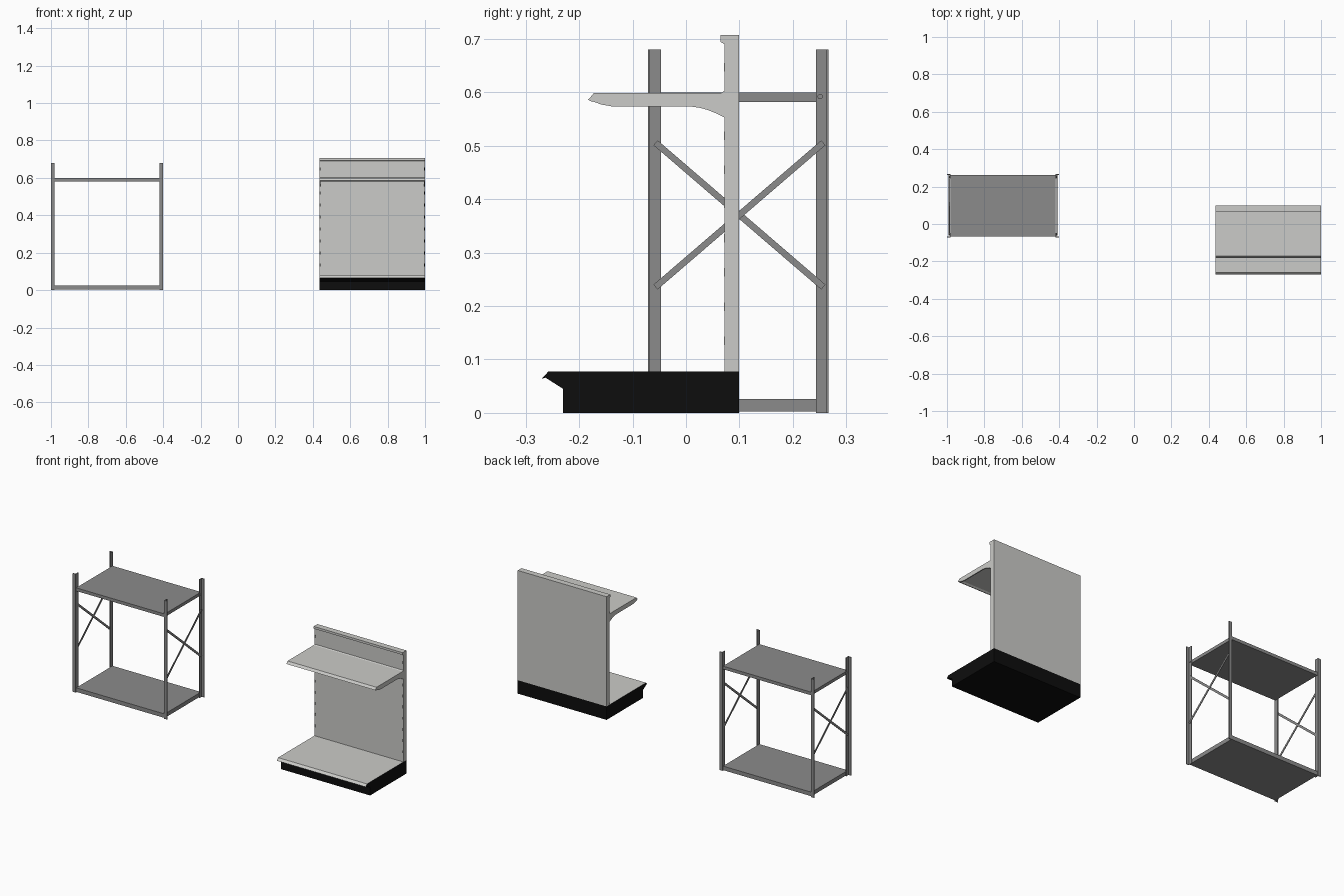
import bpy, math
from mathutils import Matrix, Vector

if "Cube" in bpy.data.objects:
    bpy.data.objects.remove(bpy.data.objects["Cube"])

def material(name, c):
    m = bpy.data.materials.new(name)
    m.diffuse_color = (*c, 1)
    m.use_nodes = True
    m.node_tree.nodes["Principled BSDF"].inputs["Base Color"].default_value = m.diffuse_color
    return m

STEEL = material("grey steel", (0.26, 0.26, 0.26))
LIGHT = material("light grey", (0.60, 0.60, 0.58))
BLACK = material("black", (0.004, 0.004, 0.004))

def finish(name, verts, faces, mat):
    me = bpy.data.meshes.new(name)
    me.from_pydata(verts, [], faces)
    me.materials.append(mat)
    ob = bpy.data.objects.new(name, me)
    bpy.context.collection.objects.link(ob)
    return ob

def box(name, x, y, z, mat, rot=None):
    """Box from ranges; rot turns it about the x axis through its centre."""
    pts = [Vector((a, b, c)) for a in x for b in y for c in z]
    if rot is not None:
        mid = sum(pts, Vector()) / 8
        r = Matrix.Rotation(rot, 3, 'X')
        pts = [r @ (p - mid) + mid for p in pts]
    f = [(0, 1, 3, 2), (4, 6, 7, 5), (0, 4, 5, 1), (2, 3, 7, 6), (0, 2, 6, 4), (1, 5, 7, 3)]
    return finish(name, pts, f, mat)

def extrude_x(name, profile, x0, x1, mat):
    """Profile of (y, z) points, clockwise seen from +x, stretched along x."""
    n = len(profile)
    v = [(x0, y, z) for y, z in profile] + [(x1, y, z) for y, z in profile]
    f = [tuple(range(n)), tuple(range(2 * n - 1, n - 1, -1))]
    f += [(i, i + n, (i + 1) % n + n, (i + 1) % n) for i in range(n)]
    return finish(name, v, f, mat)

# ---- storage rack ----
CX, CY = -0.70, 0.098
T = 0.004
def span(c, s, a, b):
    return tuple(sorted((c + s * a, c + s * b)))

for sx, side in ((-1, "left"), (1, "right")):
    for sy, end in ((-1, "front"), (1, "back")):
        # angle post: side plate on the inside, flange pointing outward
        box(f"{side}_{end}_post_web", span(CX, sx, 0.281, 0.285), span(CY, sy, 0.145, 0.169), (0, 0.68), STEEL)
        box(f"{side}_{end}_post_flange", span(CX, sx, 0.281, 0.30), span(CY, sy, 0.165, 0.169), (0, 0.68), STEEL)
        bpy.ops.mesh.primitive_cylinder_add(vertices=10, radius=0.005, depth=0.006,
            location=(CX + sx * 0.286, CY + sy * 0.153, 0.592), rotation=(0, math.pi / 2, 0))
        bolt = bpy.context.object
        bolt.name = f"{side}_{end}_bolt"
        bolt.data.materials.append(STEEL)
    # crossed braces
    length, ang = math.hypot(0.314, 0.27), math.atan2(0.27, 0.314)
    for k, s in enumerate((-1, 1)):
        d = 0.285 + 0.003 * k
        box(f"{side}_brace_{k + 1}", span(CX, sx, d, d + 0.003),
            (0.10 - length / 2, 0.10 + length / 2), (0.3645, 0.3765), STEEL, s * ang)

box("rack_top_shelf", (CX - 0.281, CX + 0.281), (-0.067, 0.263), (0.582, 0.60), STEEL)
box("rack_bottom_shelf", (CX - 0.281, CX + 0.281), (-0.067, 0.263), (0.003, 0.026), STEEL)

# ---- display unit ----
X0, X1 = 0.435, 1.0

# base: black plinth whose upward faces carry the light deck
base = extrude_x("display_base", [(-0.23, 0), (-0.23, 0.045), (-0.263, 0.066), (-0.27, 0.064),
                                  (-0.258, 0.077), (0.099, 0.077), (0.099, 0)], X0, X1, BLACK)
base.data.materials.append(LIGHT)
base.data.update()
for p in base.data.polygons:
    if p.index >= 2 and p.index - 2 in (3, 4):
        p.material_index = 1

# back wall with overhanging top cap
extrude_x("back_wall", [(0.072, 0.077), (0.072, 0.690), (0.065, 0.694), (0.065, 0.707),
                        (0.099, 0.707), (0.099, 0.077)], X0, X1, LIGHT)

# mounting slots down both edges
for x, side in ((X0 + 0.004, "left"), (X1 - 0.004, "right")):
    for i in range(9):
        z = 0.135 + i * 0.064
        if 0.55 < z < 0.60:
            continue
        box(f"{side}_slot_{i + 1}", (x - 0.0025, x + 0.0025), (0.0712, 0.073), (z - 0.008, z + 0.008), BLACK)

# upper shelf board with nosed lip, and curved end brackets
extrude_x("upper_shelf", [(-0.175, 0.582), (-0.183, 0.586), (-0.172, 0.599), (0.066, 0.599),
                          (0.072, 0.603), (0.072, 0.588), (-0.165, 0.588)], X0, X1, LIGHT)
curve = [(0.072 - 0.06 * t, 0.573 - 0.020 * (1 - t) ** 1.6) for t in (0, 0.25, 0.5, 0.75, 1)]
bracket = curve + [(-0.135, 0.573), (-0.158, 0.577), (-0.175, 0.583), (-0.170, 0.598), (0.072, 0.598)]
for x0, side in ((X0, "left"), (X1 - 0.006, "right")):
    extrude_x(f"{side}_shelf_bracket", bracket, x0, x0 + 0.006, LIGHT)

# make all normals face outward
import bmesh
for ob in bpy.data.objects:
    bm = bmesh.new()
    bm.from_mesh(ob.data)
    bmesh.ops.recalc_face_normals(bm, faces=bm.faces)
    bm.to_mesh(ob.data)
    bm.free()
